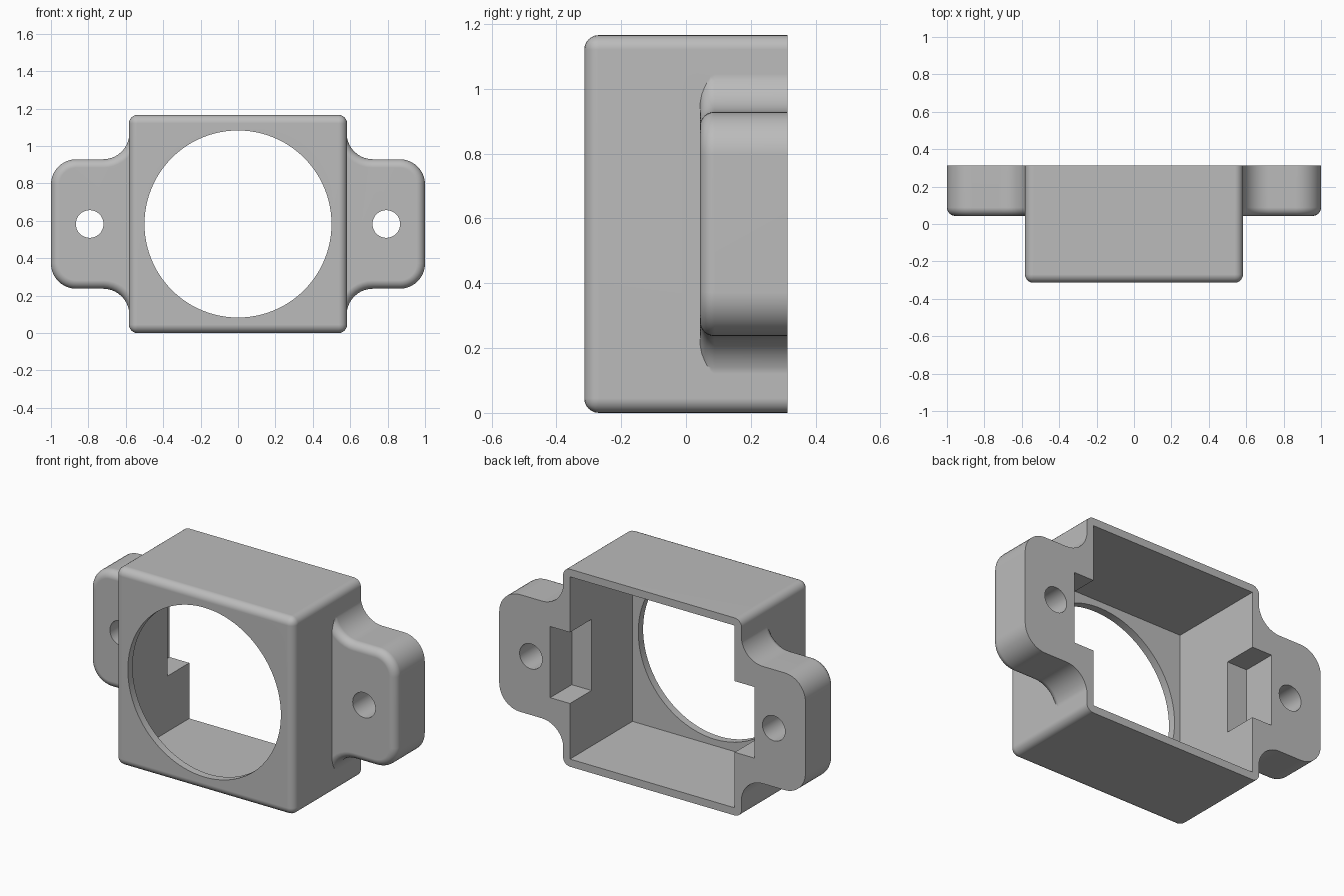
import bpy, bmesh
from math import sin, cos, pi, radians
from mathutils import Matrix, Vector

if "Cube" in bpy.data.objects:
    bpy.data.objects.remove(bpy.data.objects["Cube"], do_unlink=True)

W, H, BACK, FRONT = 0.583, 1.166, 0.314, -0.314   # half width, height, depth limits
MID, WALL, ROUND = H / 2, 0.045, 0.045

grey = bpy.data.materials.new("plain grey")
grey.use_nodes = True
grey.diffuse_color = (0.5, 0.5, 0.5, 1)
grey.node_tree.nodes["Principled BSDF"].inputs["Base Color"].default_value = (0.5, 0.5, 0.5, 1)


def finish(bm, name):
    bmesh.ops.recalc_face_normals(bm, faces=bm.faces)
    mesh = bpy.data.meshes.new(name)
    bm.to_mesh(mesh)
    bm.free()
    mesh.materials.append(grey)
    ob = bpy.data.objects.new(name, mesh)
    bpy.context.collection.objects.link(ob)
    return ob


def box_mesh(lo, hi):
    lo, hi = Vector(lo), Vector(hi)
    bm = bmesh.new()
    size = Matrix.Diagonal((*(hi - lo), 1))
    bmesh.ops.create_cube(bm, size=1, matrix=Matrix.Translation((lo + hi) / 2) @ size)
    return bm


def box(name, lo, hi):
    return finish(box_mesh(lo, hi), name)


def cylinder(name, x, radius, y0, y1, sides):
    bm = bmesh.new()
    place = Matrix.Translation((x, (y0 + y1) / 2, MID)) @ Matrix.Rotation(pi / 2, 4, "X")
    bmesh.ops.create_cone(bm, cap_ends=True, segments=sides, radius1=radius,
                          radius2=radius, depth=y1 - y0, matrix=place)
    return finish(bm, name)


def combine(target, tool, operation):
    mod = target.modifiers.new(operation, "BOOLEAN")
    mod.operation, mod.object, mod.solver = operation, tool, "EXACT"
    bpy.context.view_layer.objects.active = target
    bpy.ops.object.modifier_apply(modifier=mod.name)
    bpy.data.objects.remove(tool, do_unlink=True)


def arc(cx, cz, r, start, end, steps=10):
    angles = [radians(start + (end - start) * i / steps) for i in range(steps + 1)]
    return [(cx + r * cos(a), cz + r * sin(a)) for a in angles]


# Mounting ear: rounded tab flaring into the body, with a softened front edge
def ear(name, side):
    half, fillet, corner = 0.346, 0.14, 0.135
    top = [(0.545, 0.53), (W - 0.002, 0.53)]
    top += arc(W - 0.002 + fillet, half + fillet, fillet, 180, 270)
    top += arc(1 - corner, half - corner, corner, 90, 0)
    outline = top + [(x, -z) for x, z in reversed(top)]
    bm = bmesh.new()
    front = bm.faces.new([bm.verts.new((side * x, 0.043, MID + z)) for x, z in outline])
    grown = bmesh.ops.extrude_face_region(bm, geom=[front])
    new = [v for v in grown["geom"] if isinstance(v, bmesh.types.BMVert)]
    bmesh.ops.translate(bm, verts=new, vec=(0, 0.35, 0))
    rim = [e for e in bm.edges if all(v.co.y < 0.05 and abs(v.co.x) > 0.56 for v in e.verts)]
    bmesh.ops.recalc_face_normals(bm, faces=bm.faces)
    bmesh.ops.bevel(bm, geom=rim, offset=ROUND, segments=6, profile=0.5, affect="EDGES")
    return finish(bm, name)


# Body: box rounded everywhere except at the open back
bm = box_mesh((-W, FRONT, 0), (W, BACK + 0.04, H))
edges = [e for e in bm.edges if any(v.co.y < 0 for v in e.verts)]
bmesh.ops.bevel(bm, geom=edges, offset=ROUND, segments=6, profile=0.5, affect="EDGES")
housing = finish(bm, "housing")

for side in (1, -1):
    combine(housing, ear("ear", side), "UNION")

# Flat back, inner cavity and round front opening
inner = W - WALL
combine(housing, box("back_trim", (-2, BACK, -1), (2, 1, 2)), "DIFFERENCE")
combine(housing, box("cavity", (-inner, FRONT + WALL, WALL), (inner, 0.6, H - WALL)), "DIFFERENCE")
combine(housing, cylinder("front_opening", 0, 0.5, -0.5, 0, 96), "DIFFERENCE")

# Screw holes and the pockets inside each side wall
for side in (1, -1):
    combine(housing, cylinder("screw_hole", side * 0.793, 0.074, -0.2, 0.6, 40), "DIFFERENCE")
    x0, x1 = sorted((side * 0.4, side * 0.667))
    combine(housing, box("pocket", (x0, 0.113, MID - 0.21), (x1, 0.6, MID + 0.21)), "DIFFERENCE")

# Smooth the rounded edges, keep the flat faces flat
bpy.ops.object.select_all(action="DESELECT")
housing.select_set(True)
bpy.context.view_layer.objects.active = housing
bpy.ops.object.shade_smooth_by_angle(angle=radians(30))
weighted = housing.modifiers.new("even shading", "WEIGHTED_NORMAL")
weighted.keep_sharp = True
